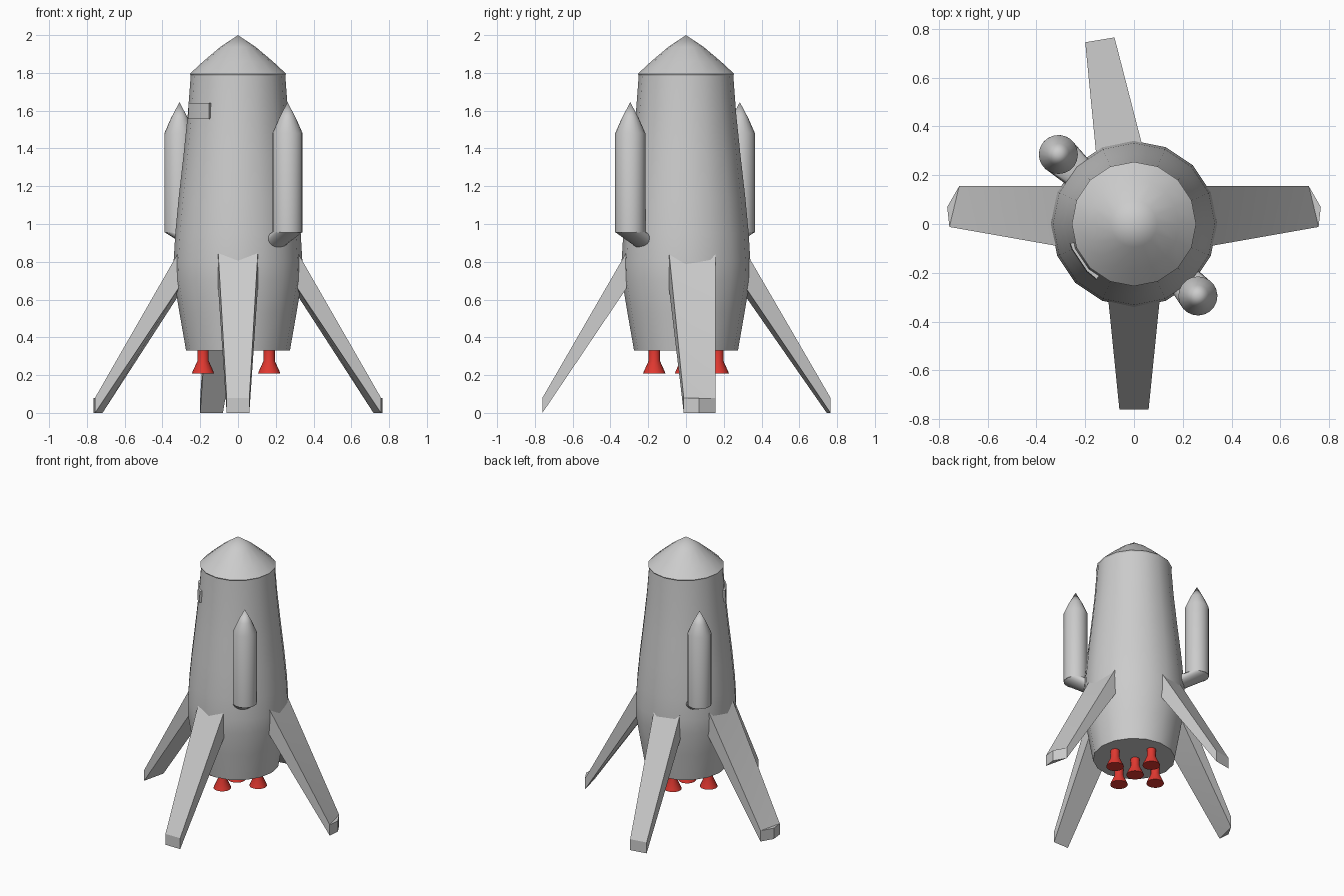
import bpy, bmesh
from math import sin, cos, pi, radians, atan2, hypot
from mathutils import Vector

if "Cube" in bpy.data.objects:
    bpy.data.objects.remove(bpy.data.objects["Cube"])


def finish(name, bm, smooth=True, mat=None, angle=35):
    bmesh.ops.recalc_face_normals(bm, faces=bm.faces[:])
    me = bpy.data.meshes.new(name)
    bm.to_mesh(me)
    bm.free()
    ob = bpy.data.objects.new(name, me)
    bpy.context.collection.objects.link(ob)
    if mat:
        me.materials.append(mat)
    if smooth:
        bpy.ops.object.select_all(action='DESELECT')
        ob.select_set(True)
        bpy.context.view_layer.objects.active = ob
        bpy.ops.object.shade_smooth_by_angle(angle=radians(angle))
    return ob


def loft(bm, rings):
    """Skin a list of point rings and cap both ends."""
    vs = [[bm.verts.new(p) for p in r] for r in rings]
    n = len(vs[0])
    for a, b in zip(vs, vs[1:]):
        for i in range(n):
            j = (i + 1) % n
            bm.faces.new((a[i], a[j], b[j], b[i]))
    bm.faces.new(vs[0])
    bm.faces.new(vs[-1])


def lathe(name, profile, n, x=0, y=0, mat=None, tip=None):
    """Revolve (radius, z) points; tip adds a pointed end at that height."""
    bm = bmesh.new()
    loft(bm, [[(x + r * cos(2 * pi * i / n), y + r * sin(2 * pi * i / n), z)
               for i in range(n)] for r, z in profile])
    if tip is not None:
        bm.faces.ensure_lookup_table()
        bmesh.ops.poke(bm, faces=[bm.faces[-1]])
        bm.verts.ensure_lookup_table()
        bm.verts[-1].co = Vector((x, y, tip))
    return finish(name, bm, mat=mat)


# hull and nose
lathe("hull", [(.275, .33), (.31, .53), (.338, .70), (.341, .80), (.332, .95),
               (.314, 1.14), (.289, 1.36), (.266, 1.58), (.25, 1.79)], 16)
lathe("nose_cone", [(.25, 1.785), (.255, 1.795), (.185, 1.86), (.095, 1.936)],
      16, tip=2.0)


# landing legs: outline in plan, sloping from hull to foot
def leg(name, root, foot):
    bm = bmesh.new()
    top = [(x, y, .85) for x, y in root] + [(x, y, .08) for x, y in foot]
    low = [(x, y, .66) for x, y in root] + [(x, y, 0) for x, y in foot]
    loft(bm, [top, low])
    bmesh.ops.triangulate(bm, faces=[f for f in bm.faces if len(f.verts) > 4])
    finish(name, bm, angle=20)


leg("front_leg", [(-.105, -.315), (.105, -.315)], [(.06, -.76), (-.06, -.76)])
leg("back_leg", [(-.155, .285), (.035, .318)], [(-.08, .765), (-.2, .745)])
for s, side in ((1, "right"), (-1, "left")):
    leg(side + "_leg", [(s * .315, -.09), (s * .29, .155)],
        [(s * .717, .155), (s * .766, .07), (s * .757, -.012)])


# side boosters with an elbow strut into the hull
def booster(name, x, y):
    r, n = .08, 20
    lathe(name, [(r, .955), (r, 1.48), (.045, 1.56)], n, x, y, tip=1.645)
    a, d = atan2(y, x), hypot(x, y)
    u, t = Vector((cos(a), sin(a), 0)), Vector((-sin(a), cos(a), 0))
    up = Vector((0, 0, 1))
    ang = [2 * pi * i / n for i in range(n)]
    base = [u * (d + r * cos(k)) + t * r * sin(k) + up * .957 for k in ang]
    end = [u * .29 + t * .066 * sin(k) + up * (.905 - .052 * cos(k)) for k in ang]
    bm = bmesh.new()
    loft(bm, [base, end])
    finish(name + "_strut", bm)


booster("left_booster", -.31, .285)
booster("right_booster", .262, -.295)

# raised curved window panel on the front left
bm = bmesh.new()
section = [(.245, 1.557), (.276, 1.557), (.273, 1.64), (.245, 1.64)]
loft(bm, [[(r * cos(radians(d)), r * sin(radians(d)), z) for r, z in section]
          for d in (197, 202.5, 225, 236)])
finish("window_panel", bm)

# five engine nozzles
red = bpy.data.materials.new("engine_red")
red.diffuse_color = (.75, .04, .03, 1)
red.use_nodes = True
red.node_tree.nodes["Principled BSDF"].inputs["Base Color"].default_value = red.diffuse_color
cx = -.01
for i, (x, y) in enumerate([(0, 0), (.175, 0), (-.175, 0), (0, .168), (0, -.168)]):
    lathe("nozzle_%d" % (i + 1), [(.059, .208), (.055, .22), (.03, .275), (.03, .34)],
          16, cx + x, y, mat=red)
